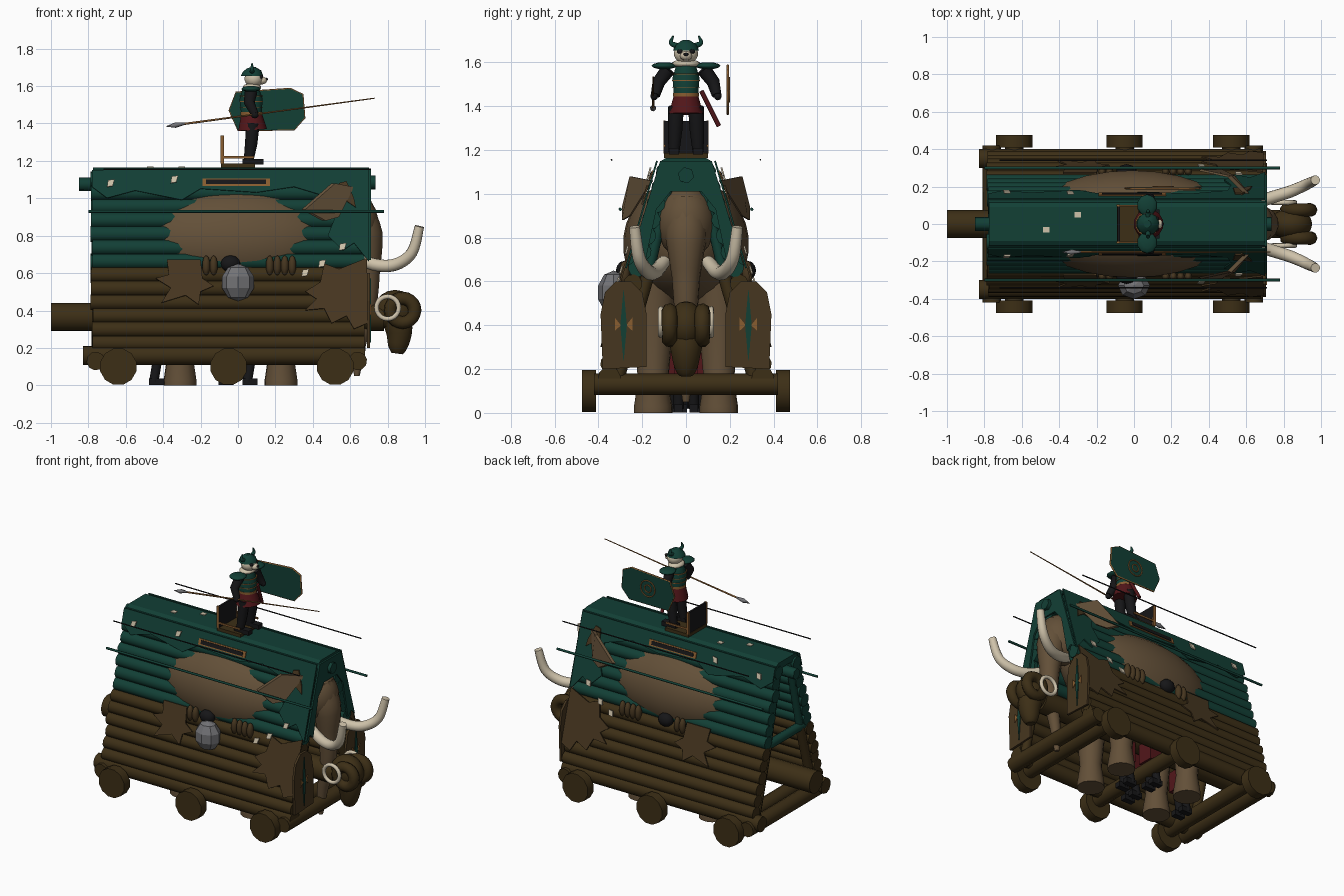
import bpy
import bmesh
import random
from math import cos, sin, pi
from mathutils import Vector, Matrix

random.seed(4)
if "Cube" in bpy.data.objects:
    bpy.data.objects.remove(bpy.data.objects["Cube"])


def material(name, r, g, b):
    mat = bpy.data.materials.new(name)
    mat.use_nodes = True
    mat.diffuse_color = (r, g, b, 1)
    shader = mat.node_tree.nodes["Principled BSDF"]
    shader.inputs["Base Color"].default_value = (r, g, b, 1)
    shader.inputs["Roughness"].default_value = .9
    return mat


green = material("dark green", .006, .05, .036)
brown = material("log brown", .046, .028, .008)
hide = material("hide brown", .062, .037, .014)
tan = material("elephant tan", .125, .08, .04)
cream = material("ivory cream", .62, .54, .4)
grey = material("stone grey", .17, .17, .18)
black = material("soft black", .008, .008, .009)
red = material("dark red", .085, .008, .01)
orange = material("bronze orange", .25, .11, .03)


def finish(name, bm, mat, smooth=False):
    bmesh.ops.recalc_face_normals(bm, faces=bm.faces)
    mesh = bpy.data.meshes.new(name)
    for face in bm.faces:
        face.smooth = smooth and len(face.verts) <= 4
    bm.to_mesh(mesh)
    bm.free()
    mesh.materials.append(mat)
    obj = bpy.data.objects.new(name, mesh)
    bpy.context.scene.collection.objects.link(obj)
    return obj


def ball(name, centre, size, mat, detail=16, smooth=True):
    bm = bmesh.new()
    bmesh.ops.create_uvsphere(bm, u_segments=detail, v_segments=detail // 2 + 1, radius=1)
    bm.transform(Matrix.Translation(centre) @ Matrix.Diagonal((*size, 1)))
    return finish(name, bm, mat, smooth)


def box(name, centre, size, mat):
    bm = bmesh.new()
    bmesh.ops.create_cube(bm, size=1)
    bm.transform(Matrix.Translation(centre) @ Matrix.Diagonal((*size, 1)))
    return finish(name, bm, mat)


def tube(name, path, radii, mat, sides=12, curved=False, closed=False):
    """Swept round section; curved paths are refined by Catmull-Rom."""
    pts = [Vector(p) for p in path]
    radii = radii if isinstance(radii, (list, tuple)) else [radii] * len(pts)
    if curved:
        fine, sizes, last = [], [], len(pts) - 1
        for i in range(last):
            a, b, c, d = pts[max(i - 1, 0)], pts[i], pts[i + 1], pts[min(i + 2, last)]
            for k in range(5):
                t = k / 5
                fine.append(b + (c - a) * t / 2 + (a - b * 2.5 + c * 2 - d / 2) * t * t
                            + (b * 3 - a - c * 3 + d) * t ** 3 / 2)
                sizes.append(radii[i] * (1 - t) + radii[i + 1] * t)
        pts, radii = fine + [pts[-1]], sizes + [radii[-1]]
    bm, rings, n = bmesh.new(), [], len(pts)
    side = None
    for i, p in enumerate(pts):
        if closed:
            along = (pts[(i + 1) % n] - pts[i - 1]).normalized()
        else:
            along = (pts[min(i + 1, n - 1)] - pts[max(i - 1, 0)]).normalized()
        side = along.orthogonal() if side is None else side - along * side.dot(along)
        side.normalize()
        up = along.cross(side)
        rings.append([bm.verts.new(p + (side * cos(2 * pi * k / sides) + up * sin(2 * pi * k / sides)) * radii[i])
                      for k in range(sides)])
    for i in range(n if closed else n - 1):
        a, b = rings[i], rings[(i + 1) % n]
        for k in range(sides):
            j = (k + 1) % sides
            bm.faces.new((a[k], a[j], b[j], b[k]))
    if not closed:
        bm.faces.new(rings[0])
        bm.faces.new(rings[-1])
    return finish(name, bm, mat, True)


def ring(name, centre, major, minor, mat):
    c = Vector(centre)
    path = [c + Vector((cos(k * pi / 10), 0, sin(k * pi / 10))) * major for k in range(20)]
    return tube(name, path, minor, mat, 8, closed=True)


def slab(name, points, depth, mat):
    bm = bmesh.new()
    face = bm.faces.new([bm.verts.new(p) for p in points])
    out = bmesh.ops.extrude_face_region(bm, geom=[face], use_keep_orig=True)
    bmesh.ops.translate(bm, verts=[v for v in out["geom"] if isinstance(v, bmesh.types.BMVert)], vec=depth)
    return finish(name, bm, mat)


def wall(z):
    return .456 - .29 * z


def patch(name, outline, s, mat, lift=.006):
    """Thin sheet lying on the sloping wall of side s."""
    slab(name, [(x, s * (wall(z) + lift), z) for x, z in outline], (0, s * .008, .002), mat)


# Sloping log walls, frames, wheels and hanging hides
tatters = [(-.78, 1.15), (-.78, 1.06), (-.7, 1.0), (-.55, 1.04), (-.3, .99), (-.2, 1.05), (.1, 1.03),
           (.3, 1.06), (.5, 1.0), (.52, .9), (.48, .8), (.56, .72), (.62, .76), (.7, .66), (.7, 1.15)]
front_hide = [(.36, .5), (.44, .55), (.46, .65), (.54, .62), (.69, .68), (.69, .33), (.62, .3),
              (.58, .37), (.5, .33), (.46, .41), (.36, .4), (.42, .46)]
rear_hide = [(-.38, .67), (-.2, .67), (-.19, .57), (-.13, .53), (-.2, .5), (-.21, .43), (-.28, .48),
             (-.41, .44), (-.36, .52), (-.44, .57), (-.37, .59)]
for s in (-1, 1):
    for row in range(13):
        z = .225 + row * .073
        y = s * (wall(z) - .042)
        tube("wall_log", [(-.775 - random.random() * .015, y, z), (.675 + random.random() * .01, y, z)],
             .043, brown if z < .65 else green, 10)
    tube("base_beam", [(-.83, s * .35, .16), (.68, s * .35, .16)], .052, brown, 10)
    for x in (-.64, -.05, .52):
        tube("wheel", [(x, s * .41, .1), (x, s * .475, .1)], .1, brown, 12)
    for x in (-.75, .64):
        tube("upper_frame_post", [(x, s * .06, 1.12), (x, s * (wall(.62) - .1), .62)], .025, green, 8)
        tube("lower_frame_post", [(x, s * (wall(.62) - .1), .62), (x, s * .31, .16)], .03, brown, 8)
    patch("cloth_cover", tatters, s, green)
    patch("front_hide", front_hide, s, hide, .014)
    patch("rear_hide", rear_hide, s, hide)
    patch("slot_frame", [(-.19, 1.105), (.17, 1.105), (.17, 1.065), (-.19, 1.065)], s, orange, .012)
    patch("slot_opening", [(-.17, 1.098), (.15, 1.098), (.15, 1.074), (-.17, 1.074)], s, black, .016)
    for x, z in ((-.68, 1.08), (-.34, 1.1), (.56, .74), (.45, .65), (.36, .6)):
        patch("pale_scrap", [(x - .02, z - .02), (x + .01, z - .015), (x + .02, z + .02), (x - .015, z + .015)],
              s, cream, .026)
    tube("side_pole", [(-.8, s * .3, .93), (.78, s * .3, .93)], .008, green, 6)
    tube("thin_rod", [(-.72, s * .34, 1.155), (.71, s * .34, 1.155)], .004, black, 6)
    # Front guard plates with emblems
    guard = [(.18, .21), (.38, .2), (.39, .45), (.37, .55), (.32, .6), (.25, .6), (.2, .55), (.18, .45)]
    slab("front_guard", [(.69, s * y, z) for y, z in guard], (.015, 0, 0), hide)
    slab("emblem_stripe", [(.706, s * y, z) for y, z in ((.285, .23), (.3, .4), (.285, .57), (.27, .4))],
         (.005, 0, 0), green)
    for w in (-1, 1):
        slab("emblem_wing", [(.706, s * (.285 + w * y), z) for y, z in ((.012, .4), (.04, .375), (.04, .435))],
             (.005, 0, 0), orange)
    # Fingers gripping the wall, and dark bundles
    for x in (-.17, -.13, .17, .21, .25, .29):
        ball("gripping_finger", (x, s * (wall(.64) + .01), .64), (.022, .025, .055), hide, 8)
    ball("dark_bundle", (-.04, s * .28, .65), (.055, .04, .045), black, 10)
for x in (-.76, -.64, -.05, .52, .64):
    tube("cross_axle", [(x, -.42, .13), (x, .42, .13)], .05, brown, 10)
tube("rear_crossbar", [(-.75, -.22, .62), (-.75, .22, .62)], .03, green, 8)
tube("ridge_log", [(-.85, 0, 1.075), (.735, 0, 1.085)], .038, green, 6)
roof = [(-.125, 1.12), (-.115, 1.15), (-.09, 1.165), (.09, 1.165), (.115, 1.15), (.125, 1.12)]
slab("ridge_cover", [(-.775, y, z) for y, z in roof], (1.475, 0, 0), green)
half = [(.118, 1.15), (.265, .67), (.225, .7), (.19, .67), (.135, .93), (.07, 1.01)]
drape = half + [(-y, z) for y, z in reversed(half)]
slab("front_drape", [(.7, y, z) for y, z in drape], (.012, 0, 0), green)
for x, y in ((-.47, -.03), (-.3, .05)):
    box("roof_scrap", (x, y, 1.167), (.035, .03, .006), cream)
ball("boulder", (0, -.33, .55), (.09, .075, .1), grey, 8, False)

# Elephant
ball("elephant_body", (-.01, 0, .77), (.57, .288, .3), tan, 28)
ball("elephant_head", (.6, 0, .87), (.15, .135, .17), tan, 20)
tube("trunk", [(.62, 0, .95), (.68, 0, .8), (.695, 0, .62), (.69, 0, .42), (.65, 0, .22), (.635, 0, .05)],
     [.1, .095, .065, .05, .035, .015], tan, 14, True)
for s in (-1, 1):
    for x in (-.31, .23):
        tube("elephant_leg", [(x, s * .15, .6), (x, s * .15, .15), (x, s * .15, .03), (x, s * .15, 0)],
             [.11, .07, .088, .088], tan, 14)
    tube("tusk", [(.62, s * .1, .69), (.73, s * .14, .645), (.84, s * .175, .645), (.93, s * .215, .71),
                  (.97, s * .235, .85)], [.03, .034, .033, .03, .025], cream, 12, True)
    slab("elephant_ear", [(.6, s * .15, 1.06), (.5, s * .25, 1.08), (.34, s * .285, .94),
                          (.45, s * .285, .88), (.52, s * .25, .9)], (.02, s * .008, 0), tan)
    patch("ear_fold", [(.53, .98), (.54, 1.08), (.58, 1.09), (.62, 1.0), (.63, .95), (.57, .99)], s, hide, .016)

# Battering ram with curled horns
tube("ram_log", [(-1, 0, .365), (.78, 0, .365)], .075, brown, 14)
ball("ram_skull", (.84, 0, .4), (.115, .085, .11), brown)
tube("ram_muzzle", [(.83, 0, .42), (.86, 0, .3), (.855, 0, .21), (.85, 0, .17)],
     [.085, .075, .055, .03], brown, 12, True)
for s in (-1, 1):
    ring("outer_ram_horn", (.88, s * .075, .4), .065, .036, brown)
    ring("pale_ram_horn", (.8, s * .115, .415), .06, .013, cream)

# Crew beneath the shelter
for x, y in ((-.42, -.05), (-.05, .1), (-.05, -.1), (.08, 0)):
    box("crew_tunic", (x, y, .24), (.09, .11, .14), red)
    ball("crew_head", (x, y, .36), (.045, .045, .05), black, 10)
    for s in (-1, 1):
        tube("crew_leg", [(x, y + s * .03, .2), (x - .03, y + s * .035, .02)], .025, black, 8)
        box("crew_boot", (x - .015, y + s * .035, .02), (.08, .04, .035), black)

# Rider's platform
box("platform_floor", (0, 0, 1.175), (.18, .2, .022), brown)
box("platform_back", (-.082, 0, 1.26), (.014, .2, .145), black)
for s in (-1, 1):
    box("platform_rail", (0, s * .098, 1.22), (.17, .008, .012), orange)
    box("platform_post", (-.084, s * .098, 1.26), (.018, .01, .15), orange)

# Rider
tube("tunic_skirt", [(.078, 0, 1.365), (.072, 0, 1.46)], [.08, .055], red, 12)
tube("armour_torso", [(.072, 0, 1.44), (.07, 0, 1.53), (.068, 0, 1.59)], [.056, .064, .045], green, 12)
tube("belt", [(.072, 0, 1.445), (.072, 0, 1.46)], .061, orange, 12)
ball("collar", (.075, 0, 1.595), (.05, .065, .02), cream, 12)
ball("rider_head", (.085, 0, 1.64), (.05, .055, .048), cream)
ball("snout", (.125, 0, 1.63), (.032, .028, .022), cream, 10)
ball("nose", (.153, 0, 1.637), (.008, .012, .008), black, 8)
tube("helmet", [(.075, 0, 1.655), (.075, 0, 1.68), (.072, 0, 1.7)], [.06, .05, .02], green, 10)
for s in (-1, 1):
    ball("eye_patch", (.122, s * .026, 1.65), (.012, .016, .011), black, 8)
    tube("helmet_horn", [(.075, s * .04, 1.675), (.075, s * .068, 1.69), (.075, s * .058, 1.722)],
         [.014, .011, .003], green, 8, True)
    tube("rider_leg", [(.08, s * .045, 1.4), (.07, s * .05, 1.29), (.055, s * .055, 1.19)],
         [.036, .033, .025], black, 8)
    box("rider_boot", (.08, s * .055, 1.195), (.11, .045, .03), black)
    ball("shoulder_plate", (.07, s * .1, 1.585), (.055, .058, .016), green, 10)
    tube("rider_arm", [(.07, s * .08, 1.57), (.06, s * .125, 1.51), (.09, s * .14, 1.45)],
         [.034, .03, .022], black, 8)
    ball("rider_hand", (.09, s * .145, 1.447), (.022, .018, .02), black, 8)
for row in range(3):
    tube("armour_trim", [(.07, 0, 1.485 + row * .03), (.07, 0, 1.489 + row * .03)], .065, orange, 12)
tube("scabbard", [(.1, .07, 1.47), (.08, .15, 1.31)], .011, red, 8)
tube("spear_shaft", [(-.3, -.15, 1.396), (.73, -.15, 1.535)], [.006, .003], orange, 6)
tube("spear_blade", [(-.385, -.15, 1.384), (-.335, -.15, 1.391), (-.28, -.15, 1.399)], [.001, .015, .005], grey, 6)

# Rider's shield, rim and emblem
outline = [(-.045, 1.47), (-.01, 1.565), (.28, 1.585), (.345, 1.555), (.355, 1.43), (.3, 1.367), (0, 1.365)]
slab("rider_shield", [(x, .185, z) for x, z in outline], (0, .012, 0), green)
tube("shield_rim", [(x, .191, z) for x, z in outline], .006, orange, 6, closed=True)
ring("shield_emblem", (.155, .198, 1.475), .055, .004, orange)
ring("shield_emblem_core", (.155, .198, 1.475), .025, .004, orange)
